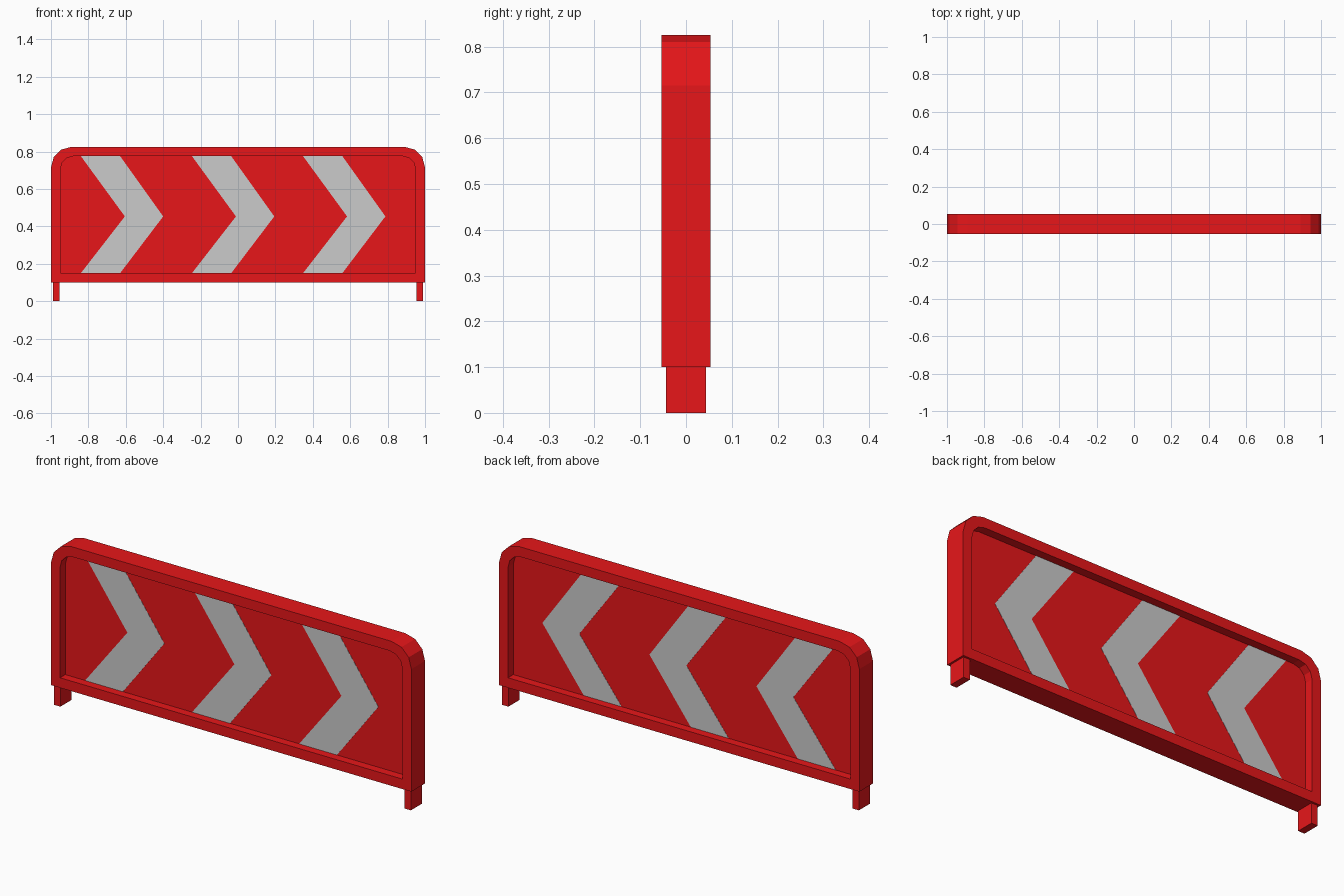
import bpy, bmesh, math

if "Cube" in bpy.data.objects:
    bpy.data.objects.remove(bpy.data.objects["Cube"])


def make_material(name, color):
    mat = bpy.data.materials.new(name)
    mat.diffuse_color = color
    mat.use_nodes = True
    mat.node_tree.nodes["Principled BSDF"].inputs["Base Color"].default_value = mat.diffuse_color
    return mat


RED = make_material("red", (0.8, 0.008, 0.01, 1))
WHITE = make_material("white", (0.88, 0.87, 0.88, 1))


def outline(half_w, bottom, top, radius, steps=3):
    """Rectangle with rounded top corners, as (x, z) points."""
    arc = [(half_w - radius + radius * math.cos(a), top - radius + radius * math.sin(a))
           for a in (math.pi / 2 * i / steps for i in range(steps + 1))]
    right = [(half_w, bottom)] + arc
    return right + [(-x, z) for x, z in reversed(right)]


def finish(name, bm, mat):
    bmesh.ops.recalc_face_normals(bm, faces=bm.faces[:])
    mesh = bpy.data.meshes.new(name)
    bm.to_mesh(mesh)
    bm.free()
    mesh.materials.append(mat)
    obj = bpy.data.objects.new(name, mesh)
    bpy.context.collection.objects.link(obj)
    return obj


def slab(name, points, half_depth, mat):
    """Extrude an (x, z) outline symmetrically along y."""
    bm = bmesh.new()
    face = bm.faces.new([bm.verts.new((x, -half_depth, z)) for x, z in points])
    res = bmesh.ops.extrude_face_region(bm, geom=[face])
    verts = [g for g in res["geom"] if isinstance(g, bmesh.types.BMVert)]
    bmesh.ops.translate(bm, verts=verts, vec=(0, 2 * half_depth, 0))
    return finish(name, bm, mat)


# Outer frame: rectangular section swept around the sign
outer = outline(1.0, 0.10, 0.825, 0.11)
inner = outline(0.95, 0.15, 0.775, 0.07)
bm = bmesh.new()
D = 0.054
rings = [[bm.verts.new((x, y, z)) for x, z in pts]
         for pts, y in ((outer, -D), (inner, -D), (inner, D), (outer, D))]
n = len(outer)
for r in range(4):
    a, b = rings[r], rings[(r + 1) % 4]
    for i in range(n):
        j = (i + 1) % n
        bm.faces.new((a[i], a[j], b[j], b[i]))
finish("frame", bm, RED)

# Recessed panel
P = 0.012
slab("panel", inner, P, RED)

# Chevron stripes, visible on both sides
for k in range(3):
    s = 0.594 * k
    pts = [(-0.84, 0.15), (-0.63, 0.15), (-0.40, 0.453),
           (-0.63, 0.775), (-0.84, 0.775), (-0.605, 0.453)]
    slab(f"chevron_{k + 1}", [(x + s, z) for x, z in pts], P + 0.001, WHITE)

# Feet
for side, sx in (("left", -1), ("right", 1)):
    pts = [(sx * x, z) for x, z in ((0.955, 0), (0.99, 0), (0.99, 0.10), (0.955, 0.10))]
    slab(f"foot_{side}", pts, 0.044, RED)
